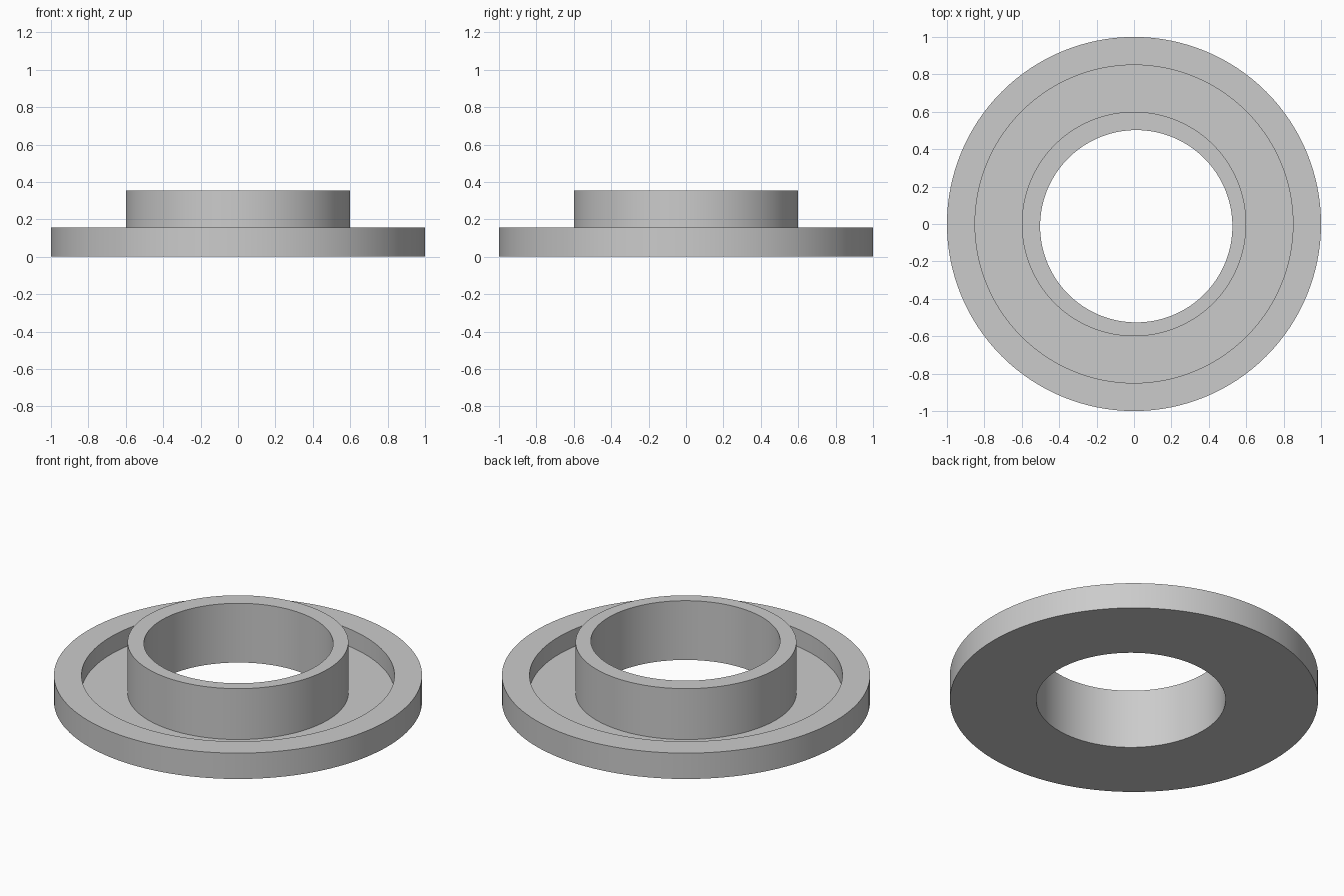
import bpy
import bmesh
from math import cos, sin, tau, radians

SEGMENTS = 128
BORE_SHIFT = 0.012  # the bore sits slightly off centre

if "Cube" in bpy.data.objects:
    bpy.data.objects.remove(bpy.data.objects["Cube"], do_unlink=True)

grey = bpy.data.materials.new("light_grey")
grey.use_nodes = True
colour = (0.6, 0.6, 0.6, 1.0)
grey.diffuse_color = colour
grey.node_tree.nodes["Principled BSDF"].inputs["Base Color"].default_value = colour


def add_ring(bm, radius, z, shift=0.0):
    """One circle of vertices, moved towards +x and -y by shift."""
    angles = [tau * i / SEGMENTS for i in range(SEGMENTS)]
    return [bm.verts.new((shift + radius * cos(a), -shift + radius * sin(a), z))
            for a in angles]


def build_turned_part(name, profile):
    """Join the circles of a closed profile into a solid ring."""
    bm = bmesh.new()
    rings = [add_ring(bm, *point) for point in profile]
    for lower, upper in zip(rings, rings[1:] + rings[:1]):
        for i in range(SEGMENTS):
            j = (i + 1) % SEGMENTS
            bm.faces.new((lower[i], lower[j], upper[j], upper[i]))
    bmesh.ops.recalc_face_normals(bm, faces=bm.faces)
    mesh = bpy.data.meshes.new(name)
    bm.to_mesh(mesh)
    bm.free()
    mesh.materials.append(grey)
    obj = bpy.data.objects.new(name, mesh)
    bpy.context.collection.objects.link(obj)
    return obj


# Flange with a recessed channel and a raised collar around the bore
flange = build_turned_part("flanged_collar", [
    (0.514, 0.0, BORE_SHIFT),   # bore, bottom
    (1.0, 0.0),                 # flange, bottom edge
    (1.0, 0.155),               # flange, top edge
    (0.85, 0.155),              # channel, outer rim
    (0.85, 0.05),               # channel floor, outside
    (0.6, 0.05),                # channel floor, inside
    (0.6, 0.355),               # collar, top edge
    (0.514, 0.355, BORE_SHIFT)  # bore, top
])

# Round walls smooth, rims sharp
bpy.ops.object.select_all(action="DESELECT")
flange.select_set(True)
bpy.context.view_layer.objects.active = flange
bpy.ops.object.shade_smooth_by_angle(angle=radians(30))
